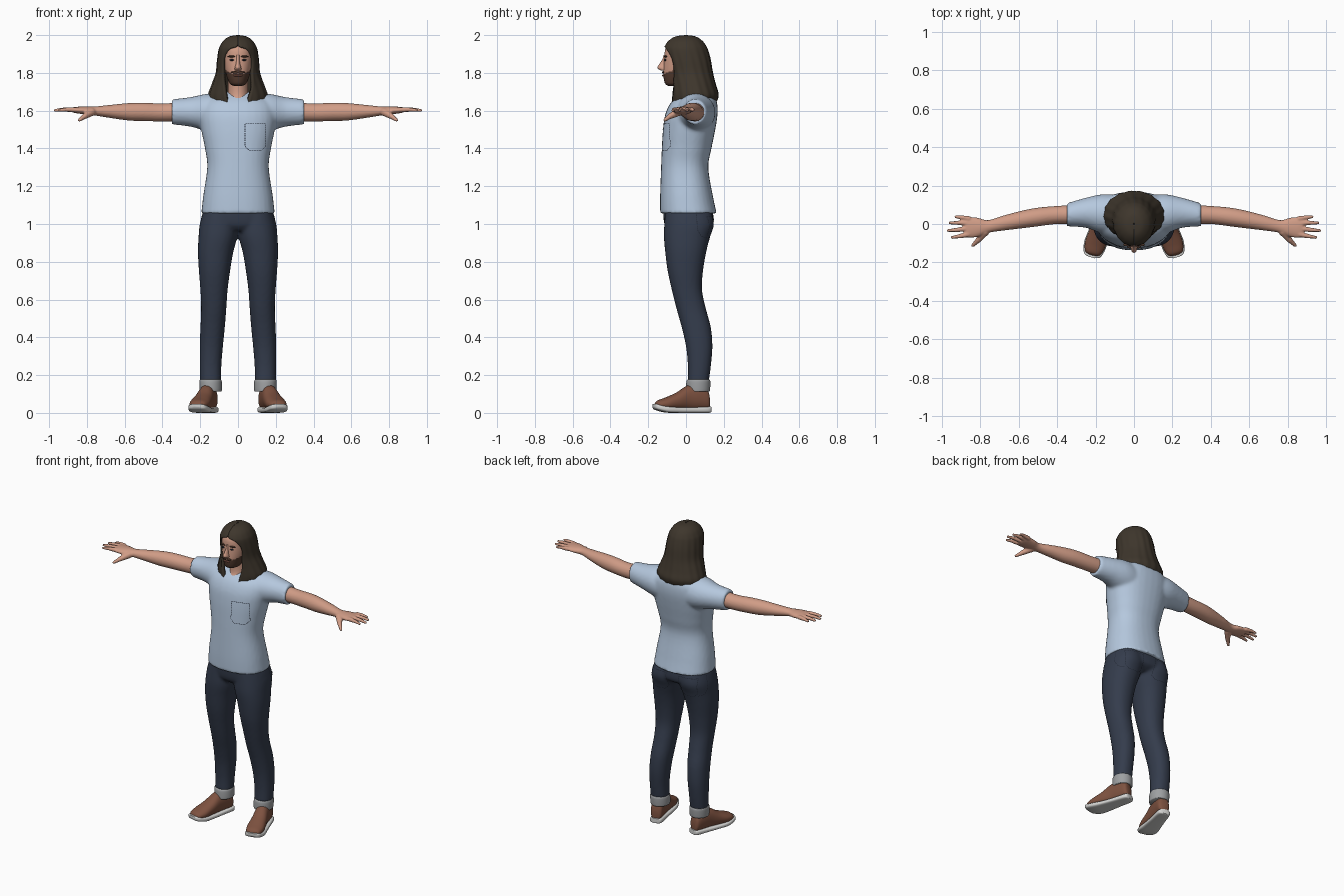
import bpy, bmesh, math
from mathutils import Vector, Matrix
from mathutils.bvhtree import BVHTree

if "Cube" in bpy.data.objects:
    bpy.data.objects.remove(bpy.data.objects["Cube"])


def material(name, *rgb):
    lin = [(c / 255 / 12.92 if c < 11 else ((c / 255 + 0.055) / 1.055) ** 2.4) for c in rgb] + [1]
    m = bpy.data.materials.new(name)
    m.use_nodes = True
    m.diffuse_color = lin
    m.node_tree.nodes["Principled BSDF"].inputs["Base Color"].default_value = lin
    return m


SKIN = material("skin", 208, 156, 134)
BEARD = material("beard brown", 84, 60, 48)
HAIR = material("hair brown", 62, 54, 44)
SHIRT = material("shirt blue", 181, 200, 222)
JEANS = material("jeans navy", 52, 60, 76)
STITCH = material("stitch dark", 34, 40, 52)
CUFF = material("cuff grey", 158, 160, 162)
LEATHER = material("shoe leather", 126, 82, 64)
SOLE = material("sole white", 212, 212, 210)
LIPS = material("lips", 150, 98, 84)


def spline(rows, steps=5):
    """Catmull-Rom interpolation of section rows."""
    out = []
    for i in range(len(rows) - 1):
        a, b, c, d = (rows[max(0, min(len(rows) - 1, i + k))] for k in (-1, 0, 1, 2))
        for s in range(steps):
            t = s / steps
            out.append([0.5 * (2 * q + (r - p) * t + (2 * p - 5 * q + 4 * r - w) * t * t
                               + (3 * q - p - 3 * r + w) * t ** 3) for p, q, r, w in zip(a, b, c, d)])
    return out + [list(rows[-1])]


def loft(bm, rows, axis="z", n=2.0, sides=32):
    """Rows: position on the axis, then low/high extents on the other two axes."""
    rings = []
    for p, a0, a1, b0, b1 in spline(rows):
        ring = []
        for k in range(sides):
            t = 2 * math.pi * k / sides
            c, s = math.cos(t), math.sin(t)
            a = (a0 + a1) / 2 + (a1 - a0) / 2 * math.copysign(abs(c) ** (2 / n), c)
            b = (b0 + b1) / 2 + (b1 - b0) / 2 * math.copysign(abs(s) ** (2 / n), s)
            ring.append(bm.verts.new({"x": (p, a, b), "y": (a, p, b), "z": (a, b, p)}[axis]))
        rings.append(ring)
    for lo, hi in zip(rings, rings[1:]):
        for k in range(sides):
            j = (k + 1) % sides
            bm.faces.new((lo[k], lo[j], hi[j], hi[k]))
    bm.faces.new(rings[0])
    bm.faces.new(rings[-1])


def sym(rows):
    """Rows with one half-width become rows symmetric in x."""
    return [(z, -h, h, y0, y1) for z, h, y0, y1 in rows]


def ball(bm, loc, size):
    bmesh.ops.create_uvsphere(bm, u_segments=16, v_segments=10, radius=1,
                              matrix=Matrix.Translation(loc) @ Matrix.Diagonal((*size, 1)))


def finger(bm, p, q, r0, r1):
    p, q = Vector(p), Vector(q)
    m = Matrix.Translation((p + q) / 2) @ (q - p).to_track_quat("Z", "Y").to_matrix().to_4x4()
    bmesh.ops.create_cone(bm, cap_ends=True, segments=12, radius1=r0, radius2=r1, depth=(q - p).length, matrix=m)
    ball(bm, p, (r0,) * 3)
    ball(bm, q, (r1,) * 3)


def mirror(bm):
    dup = bmesh.ops.duplicate(bm, geom=bm.verts[:] + bm.edges[:] + bm.faces[:])["geom"]
    bmesh.ops.scale(bm, vec=(-1, 1, 1), verts=[g for g in dup if isinstance(g, bmesh.types.BMVert)])


def finish(name, bm, *mats, voxel=0, smooth=3, normals=True):
    if normals:
        bmesh.ops.recalc_face_normals(bm, faces=bm.faces[:])
    me = bpy.data.meshes.new(name)
    bm.to_mesh(me)
    bm.free()
    ob = bpy.data.objects.new(name, me)
    bpy.context.collection.objects.link(ob)
    for m in mats:
        me.materials.append(m)
    bpy.ops.object.select_all(action="DESELECT")
    ob.select_set(True)
    bpy.context.view_layer.objects.active = ob
    bpy.ops.object.shade_smooth_by_angle(angle=math.radians(50))
    if voxel:
        r = ob.modifiers.new("fuse", "REMESH")
        r.mode, r.voxel_size, r.use_smooth_shade = "VOXEL", voxel, True
        s = ob.modifiers.new("soften", "SMOOTH")
        s.factor, s.iterations = 0.5, smooth
    return ob


# Shirt: sleeves and torso fused
bm = bmesh.new()
loft(bm, [(.06, -.05, .15, 1.47, 1.69), (.16, -.05, .155, 1.49, 1.69), (.25, -.02, .137, 1.515, 1.672),
          (.35, -.012, .108, 1.527, 1.66)], "x")
mirror(bm)
loft(bm, sym([(1.055, .195, -.137, .163), (1.15, .184, -.137, .142), (1.3, .163, -.132, .118),
              (1.4, .175, -.128, .135), (1.5, .195, -.122, .155), (1.58, .205, -.11, .167),
              (1.64, .19, -.082, .165), (1.68, .13, -.04, .15), (1.70, .07, -.01, .12)]), n=2.3)
shirt = finish("shirt", bm, SHIRT, voxel=.01, smooth=4)

# Collar band
bm = bmesh.new()
pts = [Vector((.064 * math.cos(t), .025 + .094 * math.sin(t), 1.667 + .022 * math.sin(t)))
       for t in (2 * math.pi * k / 28 for k in range(28))]
for p, q in zip(pts, pts[1:] + pts[:1]):
    finger(bm, p, q, .007, .007)
finish("collar", bm, SHIRT, voxel=.004)

# Jeans: two legs and hips fused
bm = bmesh.new()
loft(bm, [(1.08, 0, .18, -.11, .13), (1.0, -.005, .202, -.115, .148), (.93, .004, .209, -.117, .127),
          (.85, .025, .212, -.11, .107), (.75, .042, .207, -.097, .09), (.65, .055, .199, -.075, .085),
          (.55, .062, .195, -.05, .106), (.45, .07, .199, -.022, .132), (.35, .08, .202, 0, .14),
          (.25, .088, .202, .01, .132), (.16, .09, .2, .01, .12)], n=2.2)
mirror(bm)
loft(bm, sym([(1.08, .18, -.122, .14), (1.0, .195, -.115, .145), (.965, .11, -.09, .1)]), n=2.3)
jeans = finish("jeans", bm, JEANS, voxel=.01)

# Turned-up cuffs
bm = bmesh.new()
loft(bm, [(.112, .09, .2, .004, .122), (.12, .086, .203, .0, .127), (.165, .086, .205, .002, .129),
          (.176, .09, .202, .008, .124)])
mirror(bm)
finish("cuffs", bm, CUFF)


# Shoes, toes turned outwards
def shoe(name, mat, rows, n):
    bm = bmesh.new()
    loft(bm, rows, "y", n)
    turn = Matrix.Translation((.178, -.02, 0)) @ Matrix.Rotation(math.radians(15), 4, "Z")
    bmesh.ops.transform(bm, matrix=turn, verts=bm.verts[:])
    mirror(bm)
    finish(name, bm, mat)


shoe("shoe_uppers", LEATHER, [(-.15, -.015, .02, .025, .045), (-.135, -.04, .043, .02, .065),
     (-.09, -.053, .055, .015, .082), (-.03, -.05, .05, .015, .108), (.03, -.045, .042, .015, .145),
     (.09, -.042, .04, .015, .15), (.135, -.037, .035, .015, .125), (.148, -.02, .02, .02, .08)], 2.2)
shoe("shoe_soles", SOLE, [(-.16, -.015, .02, .03, .048), (-.145, -.044, .047, .016, .047),
     (-.09, -.058, .06, .002, .036), (-.02, -.053, .053, 0, .03), (.06, -.046, .045, 0, .03),
     (.14, -.04, .038, 0, .034), (.155, -.02, .02, .004, .034)], 3.5)

# Arms and hands
bm = bmesh.new()
loft(bm, [(.28, .0, .1, 1.545, 1.645), (.4, .0, .094, 1.543, 1.638), (.5, -.012, .085, 1.545, 1.642),
          (.58, -.022, .07, 1.548, 1.64), (.68, -.034, .044, 1.562, 1.63), (.76, -.046, .02, 1.575, 1.622),
          (.81, -.066, .032, 1.58, 1.622), (.86, -.072, .036, 1.587, 1.62), (.88, -.062, .028, 1.593, 1.616)], "x")
for base, mid, tip in [((.86, .028), (.895, .034), (.928, .037)), ((.87, .004), (.92, .006), (.958, .006)),
                       ((.87, -.024), (.925, -.031), (.968, -.034)), ((.865, -.055), (.91, -.064), (.948, -.07))]:
    finger(bm, (*base, 1.605), (*mid, 1.606), .014, .011)
    finger(bm, (*mid, 1.606), (*tip, 1.602), .011, .008)
finger(bm, (.775, -.04, 1.593), (.812, -.085, 1.57), .022, .015)
finger(bm, (.812, -.085, 1.57), (.84, -.112, 1.55), .014, .009)
mirror(bm)
finish("arms", bm, SKIN, voxel=.0055, smooth=2)

# Neck
bm = bmesh.new()
loft(bm, sym([(1.6, .06, -.07, .1), (1.645, .06, -.068, .1), (1.68, .055, -.05, .085), (1.73, .053, -.045, .08),
              (1.8, .055, -.05, .08)]))
finish("neck", bm, SKIN)

# Head, with a beard painted by height
bm = bmesh.new()
loft(bm, sym([(1.73, .02, -.09, -.03), (1.74, .04, -.108, .0), (1.76, .052, -.116, .04), (1.795, .064, -.12, .075),
              (1.83, .073, -.119, .09), (1.88, .079, -.115, .1), (1.93, .077, -.107, .095),
              (1.965, .05, -.07, .07), (1.975, .02, -.03, .03)]), n=2.2, sides=48)
for f in bm.faces:
    c = f.calc_center_median()
    f.material_index = int(c.z < 1.797 + .5 * max(0, abs(c.x) - .03) and c.y < .02)
finish("head", bm, SKIN, BEARD)

# Nose
bm = bmesh.new()
loft(bm, sym([(1.895, .009, -.118, -.09), (1.87, .009, -.126, -.09), (1.845, .012, -.143, -.09),
              (1.828, .017, -.151, -.09), (1.816, .017, -.14, -.09), (1.812, .01, -.128, -.09)]), sides=16)
finish("nose", bm, SKIN)

# Brows, eyes, moustache and lips
for name, mat, loc, size in [("brows", BEARD, (.034, -.108, 1.887), (.023, .008, .005)),
                             ("eyes", STITCH, (.032, -.11, 1.868), (.013, .006, .005)),
                             ("moustache", BEARD, (.015, -.121, 1.803), (.022, .006, .006)),
                             ("lips", LIPS, (.006, -.121, 1.786), (.018, .005, .005))]:
    bm = bmesh.new()
    ball(bm, loc, size)
    mirror(bm)
    finish(name, bm, mat)

# Long hair: a shell open around the face; last value is the opening half-angle
bm = bmesh.new()
rings = []
for i, (z, h, y0, y1, gap) in enumerate(spline([
        (2.0, .004, -.004, .004, 0), (1.993, .045, -.055, .05, 0), (1.972, .076, -.09, .084, 0),
        (1.945, .094, -.111, .105, 3), (1.92, .103, -.117, .116, 32), (1.87, .11, -.11, .13, 45),
        (1.8, .117, -.095, .142, 42), (1.74, .138, -.085, .157, 33), (1.685, .157, -.082, .172, 24),
        (1.65, .153, -.08, .168, 21), (1.635, .147, -.078, .16, 23)])):
    ring = []
    for k in range(65):
        t = math.radians(gap + (360 - 2 * gap) * k / 64)
        wave = 1 + .014 * math.sin(17 * t + 9 * z) * min(1, (2 - z) * 8)
        drop = .012 * math.cos(t) * max(0, min(1, (1.72 - z) * 12))
        ring.append(bm.verts.new((h * wave * math.sin(t), (y0 + y1) / 2 - (y1 - y0) / 2 * wave * math.cos(t),
                                  z - drop)))
    rings.append(ring)
for a, b in zip(rings, rings[1:]):
    for k in range(64):
        bm.faces.new((a[k], b[k], b[k + 1], a[k + 1]))
hair = finish("hair", bm, HAIR, normals=False)
shell = hair.modifiers.new("thickness", "SOLIDIFY")
shell.thickness, shell.offset = .02, -1

# Dashed pocket seams laid onto the cloth
bpy.context.view_layer.update()
deps = bpy.context.evaluated_depsgraph_get()


def seam(name, target, outline, ray, both=False):
    tree = BVHTree.FromObject(target, deps)
    bm = bmesh.new()
    ray = Vector(ray)
    for a, b in zip(outline, outline[1:]):
        a, b = Vector(a), Vector(b)
        count = max(1, round((b - a).length / .012))
        for i in range(count):
            ends = [tree.ray_cast(a.lerp(b, (i + f) / count) - ray, ray) for f in (0, .75)]
            if any(e[0] is None for e in ends):
                continue
            (p, n, *_), (q, m, *_) = ends
            side = n.cross(q - p).normalized() * .0018
            p, q = p + n * .003, q + m * .003
            bm.faces.new([bm.verts.new(v) for v in (p - side, q - side, q + side, p + side)])
    if both:
        mirror(bm)
    finish(name, bm, STITCH, normals=False)


def pocket(x0, x1, z0, z1):
    d = (x1 - x0) * .2
    return [(x0, 0, z1), (x0, 0, z0 + d), (x0 + d, 0, z0), (x1 - d, 0, z0), (x1, 0, z0 + d), (x1, 0, z1), (x0, 0, z1)]


seam("chest_pocket", shirt, pocket(.037, .145, 1.39, 1.53), (0, 1, 0))
seam("back_pockets", jeans, pocket(.045, .165, .92, 1.04), (0, -1, 0), True)
seam("side_pockets", jeans, [(0, .055, 1.05), (0, .06, .97), (0, .08, .935), (0, .11, .925)], (-1, 0, 0), True)
